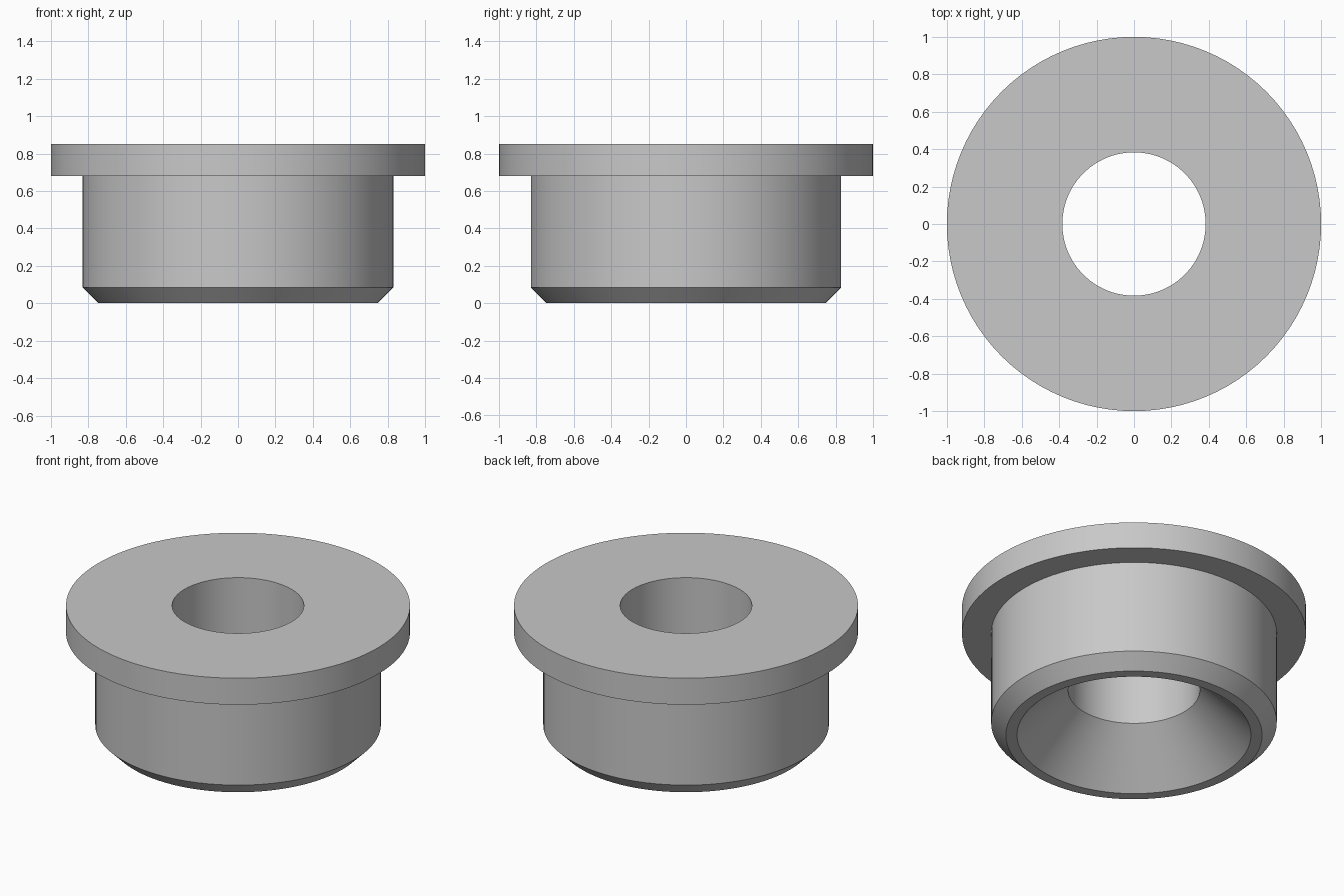
import bpy
import bmesh
from math import cos, sin, tau, radians

SEGMENTS = 96

cube = bpy.data.objects.get("Cube")
if cube:
    bpy.data.objects.remove(cube, do_unlink=True)

# Plain grey
grey = bpy.data.materials.new("plain grey")
grey.use_nodes = True
color = (0.58, 0.58, 0.58, 1)
grey.diffuse_color = color
grey.node_tree.nodes["Principled BSDF"].inputs["Base Color"].default_value = color


def lathe(name, profile):
    """Turn a closed (radius, height) profile around the z axis."""
    bm = bmesh.new()
    rings = []
    for r, z in profile:
        rings.append([bm.verts.new((r * cos(tau * i / SEGMENTS), r * sin(tau * i / SEGMENTS), z))
                      for i in range(SEGMENTS)])
    for lower, upper in zip(rings, rings[1:] + rings[:1]):
        for i in range(SEGMENTS):
            j = (i + 1) % SEGMENTS
            bm.faces.new((lower[i], lower[j], upper[j], upper[i]))
    bmesh.ops.recalc_face_normals(bm, faces=bm.faces)
    mesh = bpy.data.meshes.new(name)
    bm.to_mesh(mesh)
    bm.free()
    mesh.materials.append(grey)
    obj = bpy.data.objects.new(name, mesh)
    bpy.context.collection.objects.link(obj)
    bpy.ops.object.select_all(action='DESELECT')
    obj.select_set(True)
    bpy.context.view_layer.objects.active = obj
    bpy.ops.object.shade_smooth_by_angle(angle=radians(30))
    return obj


# Chamfered barrel, top flange, straight bore and countersunk underside
lathe("flanged_bushing", [
    (0.745, 0), (0.83, 0.085),   # lower chamfer
    (0.83, 0.68), (1, 0.68),     # barrel and flange underside
    (1, 0.85), (0.383, 0.85),    # flange rim and top
    (0.383, 0.30), (0.68, 0),    # bore and countersink
])
